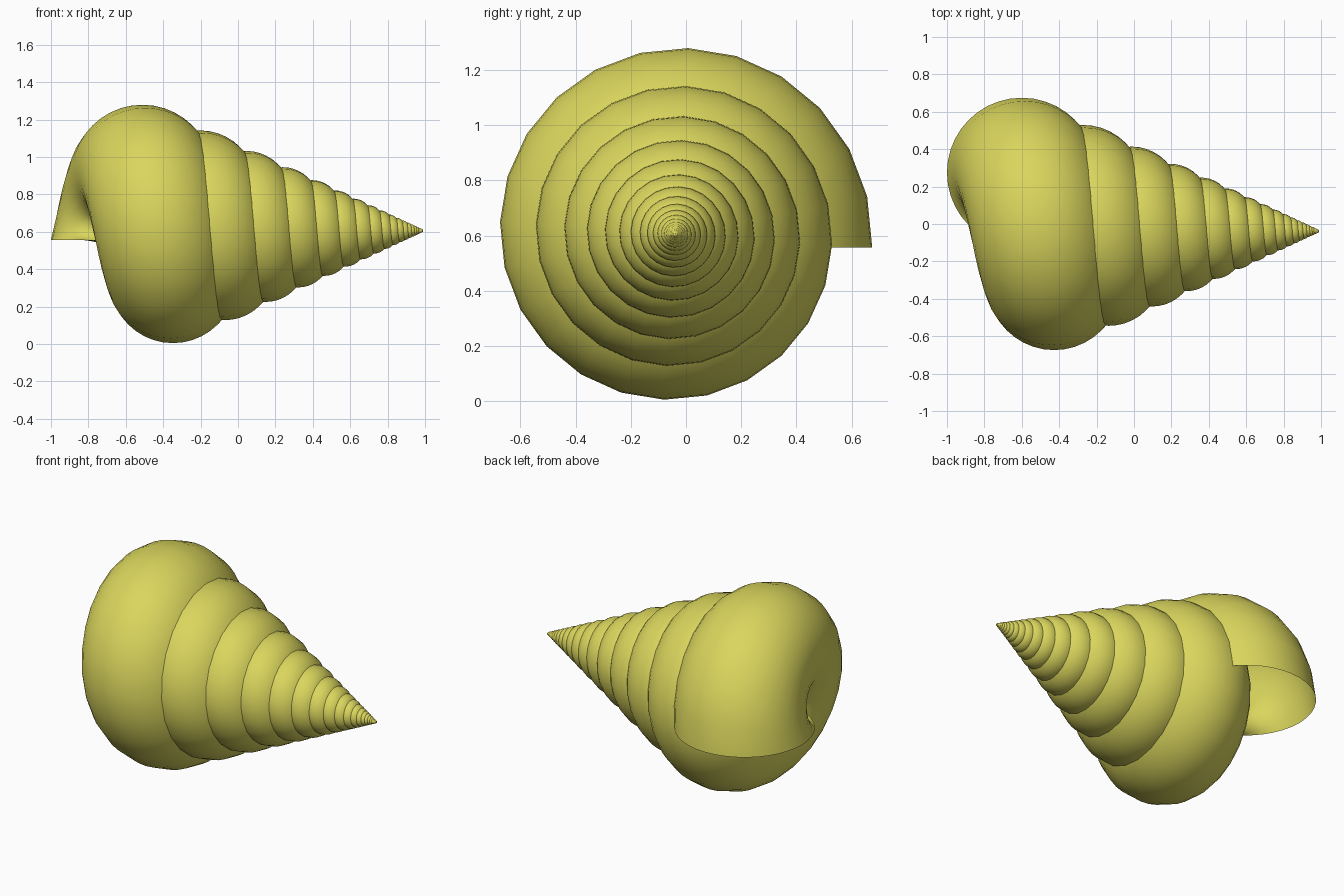
import bpy, bmesh, math
from mathutils import Vector, Matrix

if "Cube" in bpy.data.objects:
    bpy.data.objects.remove(bpy.data.objects["Cube"])

APEX = Vector((1.003, -0.038, 0.606))    # fixed point of the growth spiral
MOUTH = Vector((-0.60, 0.275, 0.557))    # centre of the round opening
MOUTH_R = 0.40
SIDES, STEPS, TURNS = 40, 24, 20
SHRINK = 0.796                           # size ratio per whorl

# Opening ring: a circle in a horizontal plane, measured from the apex
angles = [2 * math.pi * i / SIDES for i in range(SIDES)]
mouth = [MOUTH + MOUTH_R * Vector((math.cos(a), math.sin(a), 0)) - APEX for a in angles]

# Whorls: turn and shrink the ring about the apex, skinning ring to ring
bm = bmesh.new()
prev = None
for n in range(STEPS * TURNS + 1):
    turn = Matrix.Rotation(2 * math.pi * n / STEPS, 3, 'X')
    scale = SHRINK ** (n / STEPS)
    ring = [bm.verts.new(APEX + scale * (turn @ p)) for p in mouth]
    if prev:
        for i in range(SIDES):
            j = (i + 1) % SIDES
            bm.faces.new((prev[i], prev[j], ring[j], ring[i]))
    prev = ring
bm.faces.new(prev)                       # closed tip
for f in bm.faces:
    f.smooth = True

mesh = bpy.data.meshes.new("spiral_shell")
bm.to_mesh(mesh)
bm.free()
shell = bpy.data.objects.new("spiral_shell", mesh)
bpy.context.collection.objects.link(shell)

# Olive yellow shell colour
mat = bpy.data.materials.new("shell_yellow")
mat.diffuse_color = (0.70, 0.67, 0.11, 1)
mat.use_nodes = True
mat.node_tree.nodes["Principled BSDF"].inputs["Base Color"].default_value = mat.diffuse_color
mesh.materials.append(mat)
